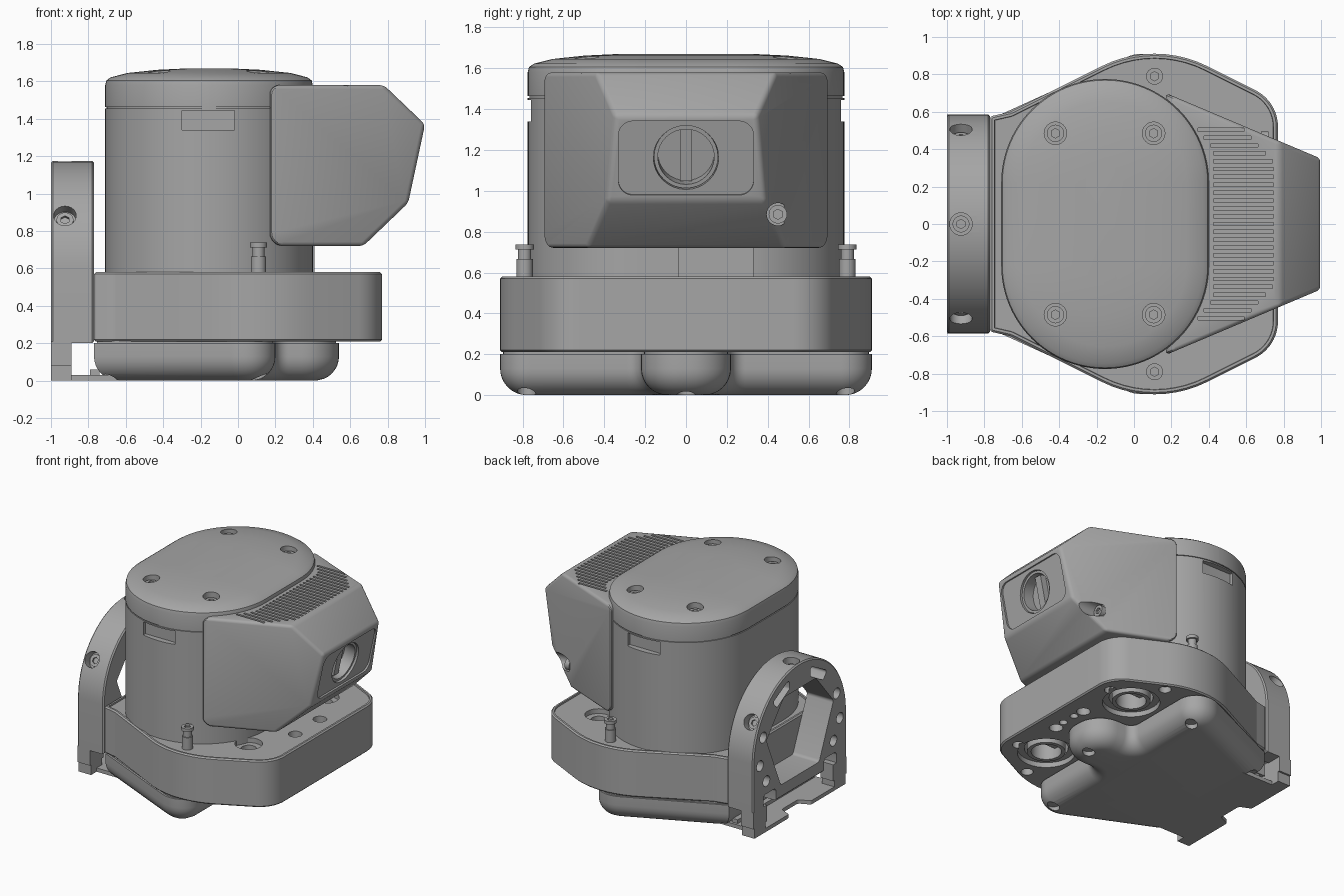
import bpy, bmesh, math
from mathutils import Vector, Matrix

cube = bpy.data.objects.get("Cube")
if cube:
    bpy.data.objects.remove(cube, do_unlink=True)

grey = bpy.data.materials.new("satin grey")
grey.use_nodes = True
grey.diffuse_color = (0.38, 0.38, 0.38, 1)
grey.node_tree.nodes["Principled BSDF"].inputs["Base Color"].default_value = grey.diffuse_color


def finish(name, bm):
    bmesh.ops.recalc_face_normals(bm, faces=bm.faces)
    mesh = bpy.data.meshes.new(name)
    bm.to_mesh(mesh)
    bm.free()
    mesh.materials.append(grey)
    ob = bpy.data.objects.new(name, mesh)
    bpy.context.collection.objects.link(ob)
    return ob


def rounded(points, seg=10):
    """Closed outline from (a, b, radius) corners."""
    out = []
    for i, (a, b, r) in enumerate(points):
        p = Vector((a, b))
        if r == 0:
            out.append(p)
            continue
        u = (Vector(points[i - 1][:2]) - p).normalized()
        v = (Vector(points[(i + 1) % len(points)][:2]) - p).normalized()
        half = u.angle(v) / 2
        centre = p + (u + v).normalized() * r / math.sin(half)
        s = p + u * r / math.tan(half) - centre
        e = p + v * r / math.tan(half) - centre
        turn = math.atan2(s.x * e.y - s.y * e.x, s.dot(e))
        out += [centre + Matrix.Rotation(turn * k / seg, 2) @ s for k in range(seg + 1)]
    return out


def mirrored(half):
    return half + [(a, -b, r) for a, b, r in reversed(half)]


def rect(a, b, r):
    return rounded([(a, b, r), (-a, b, r), (-a, -b, r), (a, -b, r)])


def inset(points, d):
    """Move an outline inwards by d, keeping its vertex count."""
    area = sum(p.x * q.y - p.y * q.x for p, q in zip(points, points[1:] + points[:1]))
    side = 1 if area > 0 else -1
    out = []
    for i, p in enumerate(points):
        u = (p - points[i - 1]).normalized()
        v = (points[(i + 1) % len(points)] - p).normalized()
        n = Vector((-u.y - v.y, u.x + v.x)).normalized() * side
        out.append(p + n * d / max(0.3, n.dot(Vector((-u.y, u.x)) * side)))
    return out


def solid(name, points, levels, axis="z"):
    """Stack an outline through (height, inset) levels along an axis."""
    place = {"z": lambda a, b, h: (a, b, h), "x": lambda a, b, h: (h, a, b),
             "y": lambda a, b, h: (a, h, b)}[axis]
    bm = bmesh.new()
    rings = [[bm.verts.new(place(p.x, p.y, h)) for p in inset(points, d)] for h, d in levels]
    for low, high in zip(rings, rings[1:]):
        for i in range(len(low)):
            bm.faces.new((low[i - 1], low[i], high[i], high[i - 1]))
    bm.faces.new(rings[0])
    bm.faces.new(rings[-1])
    return finish(name, bm)


def cylinder(name, start, end, r, seg=32):
    start, end = Vector(start), Vector(end)
    d = end - start
    bm = bmesh.new()
    m = Matrix.Translation((start + end) / 2) @ d.to_track_quat("Z", "Y").to_matrix().to_4x4()
    bmesh.ops.create_cone(bm, cap_ends=True, segments=seg, radius1=r, radius2=r, depth=d.length, matrix=m)
    return finish(name, bm)


def boxes(name, spans):
    bm = bmesh.new()
    for lo, hi in spans:
        lo, hi = Vector(lo), Vector(hi)
        m = Matrix.Translation((lo + hi) / 2) @ Matrix.Diagonal((*(hi - lo), 1))
        bmesh.ops.create_cube(bm, size=1, matrix=m)
    return finish(name, bm)


def apply(ob, mod):
    with bpy.context.temp_override(object=ob, active_object=ob):
        bpy.ops.object.modifier_apply(modifier=mod.name)


def cut(ob, *cutters):
    for c in cutters:
        mod = ob.modifiers.new("cut", "BOOLEAN")
        mod.operation, mod.solver, mod.object = "DIFFERENCE", "EXACT", c
        apply(ob, mod)
        bpy.data.objects.remove(c, do_unlink=True)


def soften(ob, width, seg=2):
    mod = ob.modifiers.new("soft edges", "BEVEL")
    mod.width, mod.segments, mod.limit_method, mod.angle_limit = width, seg, "ANGLE", math.radians(25)
    apply(ob, mod)


def screw(name, base, direction, r, height):
    base, d = Vector(base), Vector(direction).normalized()
    head = cylinder(name, base, base + d * height, r)
    cut(head, cylinder("socket", base + d * height * 0.5, base + d * height * 2, r * 0.55, 6))


# Main housing with domed lid
oval = rounded([(0.4, 0.775, 0.554), (-0.71, 0.775, 0.554), (-0.71, -0.775, 0.554), (0.4, -0.775, 0.554)], 24)
body = solid("main_housing", oval, [(0.5, 0), (1.455, 0), (1.455, 0.008), (1.463, 0.008), (1.463, 0), (1.58, 0),
                                    (1.605, 0.006), (1.622, 0.03), (1.645, 0.12), (1.662, 0.28), (1.67, 0.45)])
for s in (-1, 1):
    cut(body, boxes("side_slot", [((-0.3, s * 0.73, 1.34), (-0.02, s * 0.9, 1.445))]))
    for x in (-0.42, 0.105):
        cut(body, cylinder("lid_bore", (x, s * 0.485, 1.57), (x, s * 0.485, 1.8), 0.06))
        screw("lid_screw", (x, s * 0.485, 1.56), (0, 0, 1), 0.046, 0.06)
boxes("connector_block", [((0.3, -0.04, 0.55), (0.41, 0.33, 0.74))])

# Base plate with raised rim
outline = rounded(mirrored([(-0.77, 0.575, 0.02), (-0.66, 0.6, 0.06), (0.11, 0.985, 0.63), (0.77, 0.655, 0.22)]))
base = solid("base_plate", outline, [(0.21, 0.01), (0.22, 0), (0.57, 0), (0.58, 0.01), (0.58, 0.024), (0.568, 0.026)])
for s in (-1, 1):
    x, y = 0.43, s * 0.48
    cut(base, cylinder("pivot_recess", (x, y, 0.1), (x, y, 0.25), 0.21),
        cylinder("pivot_bore", (x, y, 0.1), (x, y, 0.42), 0.16),
        cylinder("pivot_hole", (x, y, 0.1), (x, y, 0.7), 0.055),
        cylinder("top_recess", (x, y, 0.53), (x, y, 0.7), 0.1),
        cylinder("front_hole", (0.61, s * 0.155, 0.1), (0.61, s * 0.155, 0.7), 0.05),
        cylinder("rear_hole", (0.66, s * 0.52, 0.1), (0.66, s * 0.52, 0.26), 0.045),
        cylinder("side_hole", (0.36, s * 0.78, 0.1), (0.36, s * 0.78, 0.26), 0.045),
        cylinder("small_hole", (0.62, s * 0.06, 0.1), (0.62, s * 0.06, 0.26), 0.03))
    ring = cylinder("pivot_ring", (x, y, 0.22), (x, y, 0.43), 0.14)
    cut(ring, cylinder("ring_bore", (x, y, 0.1), (x, y, 0.4), 0.11))
    boxes("pivot_bar", [((x - 0.12, y - 0.03, 0.3), (x + 0.12, y + 0.03, 0.41))])
    # Guide posts beside the housing
    cylinder("guide_post", (0.11, s * 0.79, 0.55), (0.11, s * 0.79, 0.665), 0.04)
    cylinder("guide_post_neck", (0.11, s * 0.79, 0.66), (0.11, s * 0.79, 0.72), 0.032)
    screw("guide_post_head", (0.11, s * 0.79, 0.712), (0, 0, 1), 0.045, 0.026)

# Lower pan with rounded underside
pan_outline = rounded(mirrored([(-0.77, 0.56, 0), (0, 0.91, 0.2), (0.2, 0.91, 0.15),
                                (0.2, 0.22, 0.07), (0.54, 0.22, 0.2)]))
curve = [(0.13 - 0.13 * math.cos(t), 0.13 - 0.13 * math.sin(t)) for t in [k * math.pi / 16 for k in range(9)]]
pan = solid("lower_pan", pan_outline, [*curve, (0.2, 0), (0.2, 0.015), (0.22, 0.015)])
for x, y in [(0.11, 0.78), (0.11, -0.78), (-0.69, 0.5), (-0.69, -0.5), (0.43, 0)]:
    cut(pan, cylinder("foot_hole", (x, y, -0.1), (x, y, 0.035), 0.045))

# Camera head: side profile whose width tapers towards the front
profile = rounded([(0.17, 1.58, 0.05), (0.78, 1.58, 0), (1.0, 1.37, 0), (0.91, 0.95, 0), (0.67, 0.72, 0),
                   (0.17, 0.72, 0.07)], 6)
head = solid("camera_head", profile, [(-1, 0), (1, 0)], "y")
for v in head.data.vertices:
    v.co.y *= 0.7 - 0.4225 * (v.co.x - 0.17)
soften(head, 0.022, 3)
slots = []
for k in range(-12, 13):
    y = k * 0.042
    end = 0.745 - max(0, abs(y) - 0.33) * 0.9
    slots.append(((0.425 - max(0, abs(y) - 0.4) * 0.8, y - 0.009, 1.55), (end, y + 0.009, 1.7)))
cut(head, boxes("vent_slots", slots),
    cylinder("focus_bore", (0.69, 0.45, 0.885), (1.1, 0.45, 0.885), 0.055))
screw("focus_screw", (0.68, 0.45, 0.885), (1, 0, 0), 0.045, 0.04)

# Lens window on the tilted front face
tilt = Matrix.Translation((0.955, 0, 1.16)) @ Matrix.Rotation(0.211, 4, "Y")
window = solid("window_recess", rect(0.33, 0.185, 0.07), [(-0.014, 0), (0.1, 0)], "x")
window.data.transform(tilt)
cut(head, window, cylinder("lens_bore", tilt @ Vector((-0.14, 0, 0)), tilt @ Vector((0.1, 0, 0)), 0.16))
lens_ring = cylinder("lens_ring", tilt @ Vector((-0.15, 0, 0)), tilt @ Vector((-0.03, 0, 0)), 0.157)
cut(lens_ring, cylinder("ring_bore", tilt @ Vector((-0.12, 0, 0)), tilt @ Vector((0.1, 0, 0)), 0.138))
boxes("lens_shutter", [((-0.13, -0.03, -0.13), (-0.07, 0.03, 0.13))]).data.transform(tilt)

# Arched mounting bracket
arc = [Vector((0.585 * math.cos(t), 0.59 + 0.585 * math.sin(t))) for t in [k * math.pi / 40 for k in range(41)]]
bracket = solid("arched_bracket", arc + [Vector((-0.585, 0.2)), Vector((0.585, 0.2))],
                [(-1, 0.01), (-0.99, 0), (-0.78, 0), (-0.77, 0.01)], "x")
opening = rounded([(0.2, 0.98, 0.03), (-0.2, 0.98, 0.03), (-0.42, 0.72, 0.03), (-0.24, 0.3, 0.03),
                   (0.24, 0.3, 0.03), (0.42, 0.72, 0.03)], 4)
cut(bracket, solid("opening", opening, [(-1.1, 0), (-0.7, 0)], "x"))
for s in (-1, 1):
    pocket = rounded([(s * 0.13, 1.1, 0.02), (s * 0.34, 0.99, 0.02), (s * 0.29, 0.93, 0.02), (s * 0.13, 1.02, 0.02)], 4)
    corner = rounded([(s * 0.3, 0.3, 0.03), (s * 0.46, 0.3, 0.03), (s * 0.46, 0.1, 0), (s * 0.3, 0.1, 0)], 4)
    cut(bracket, solid("pocket", pocket, [(-1.1, 0), (-0.85, 0)], "x"),
        solid("corner_pocket", corner, [(-1.1, 0), (-0.85, 0)], "x"))
    for y, z in [(0.46, 0.76), (0.5, 0.55), (0.42, 0.4)]:
        cut(bracket, cylinder("face_hole", (-1.1, s * y, z), (-0.88, s * y, z), 0.042))
    # Feet under the bracket
    boxes("bracket_foot", [((-1, s * 0.5 - 0.085, 0.08), (-0.89, s * 0.5 + 0.085, 0.21)),
                           ((-1, s * 0.5 - 0.07, 0), (-0.89, s * 0.5 + 0.07, 0.09))])
for deg in (30, 90, 150):
    d = Vector((0, math.cos(math.radians(deg)), math.sin(math.radians(deg))))
    c = Vector((-0.925, 0, 0.59))
    cut(bracket, cylinder("radial_bore", c + d * 0.52, c + d * 0.8, 0.06))
    screw("radial_screw", c + d * 0.51, d, 0.045, 0.03)

# Thin floor plate with a notch, joining bracket and pan
floor = solid("floor_plate", rounded([(-1, 0.5, 0.02), (-0.6, 0.5, 0.02), (-0.6, -0.5, 0.02), (-1, -0.5, 0.02),
              (-1, -0.14, 0.02), (-0.91, -0.1, 0.03), (-0.91, 0.1, 0.03), (-1, 0.14, 0.02)], 4), [(0, 0), (0.03, 0)])
boxes("floor_riser", [((-0.79, -0.48, 0), (-0.74, 0.48, 0.06))])

# Shading
for ob in bpy.context.scene.objects:
    if ob.type == "MESH":
        with bpy.context.temp_override(object=ob, active_object=ob, selected_objects=[ob],
                                       selected_editable_objects=[ob]):
            bpy.ops.object.shade_smooth_by_angle(angle=math.radians(30))
